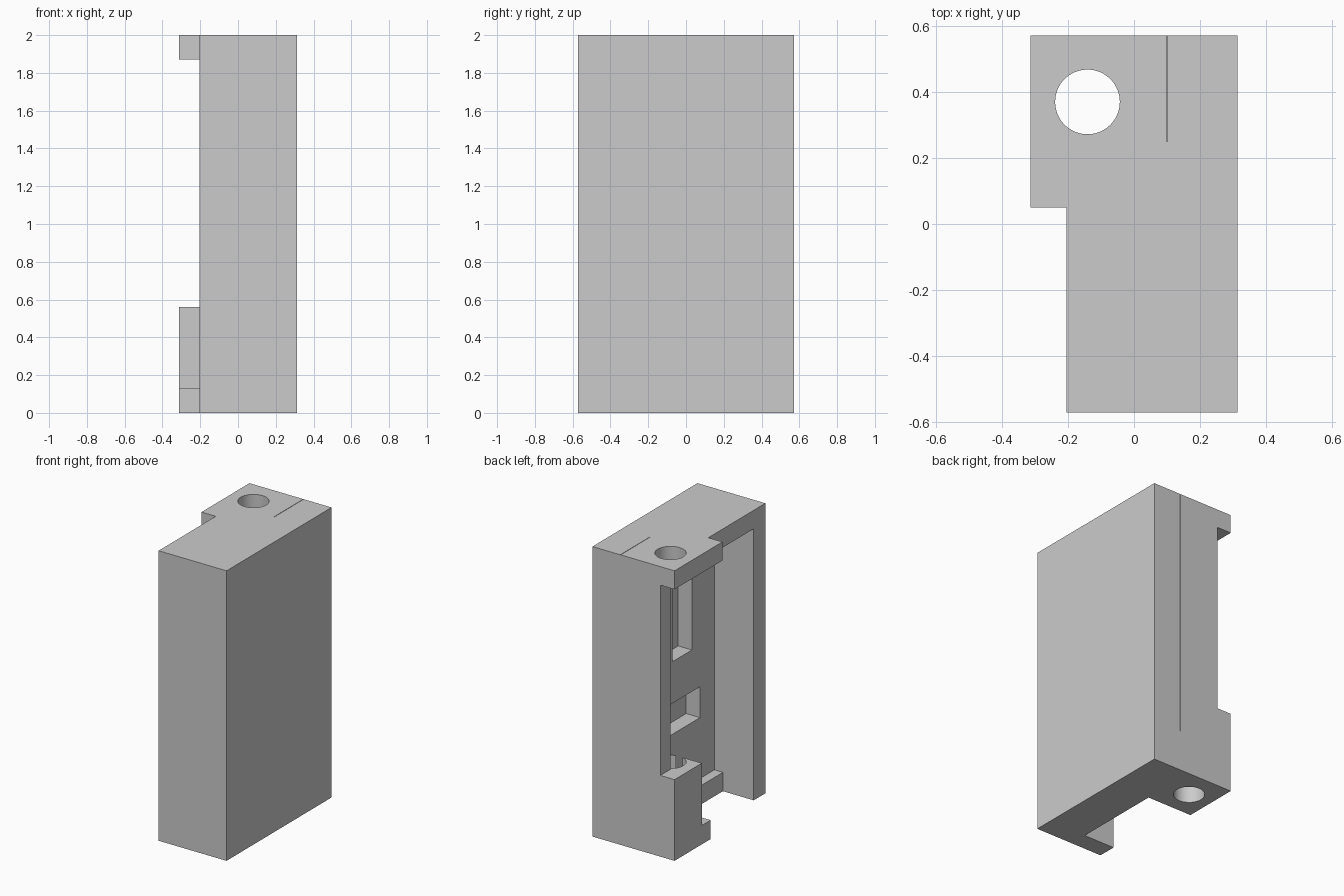
import bpy

cube = bpy.data.objects.get("Cube")
if cube:
    bpy.data.objects.remove(cube, do_unlink=True)

grey = bpy.data.materials.new("plain_grey")
grey.use_nodes = True
colour = (0.6, 0.6, 0.6, 1)
grey.diffuse_color = colour
grey.node_tree.nodes["Principled BSDF"].inputs["Base Color"].default_value = colour


def box(name, xs, ys, zs):
    """Box spanning the given ranges on each axis."""
    centre = [(a + b) / 2 for a, b in (xs, ys, zs)]
    bpy.ops.mesh.primitive_cube_add(size=1, location=centre)
    ob = bpy.context.object
    ob.name = name
    ob.scale = [b - a for a, b in (xs, ys, zs)]
    bpy.ops.object.transform_apply(location=True, rotation=True, scale=True)
    ob.data.materials.append(grey)
    return ob


def cut(target, cutter):
    """Subtract the cutter from the target, then discard it."""
    mod = target.modifiers.new("cut", "BOOLEAN")
    mod.operation = "DIFFERENCE"
    mod.solver = "EXACT"
    mod.object = cutter
    bpy.context.view_layer.objects.active = target
    bpy.ops.object.modifier_apply(modifier=mod.name)
    bpy.data.objects.remove(cutter, do_unlink=True)


OUT = -0.5      # beyond the open side
SHELL = -0.205  # main side surface
BACK = 0.095    # rear wall of the recess
WALL = -0.445   # front wall of the recess

housing = box("housing", (-0.313, 0.313), (-0.572, 0.572), (0, 2))

cutters = [
    ("front_step", (OUT, SHELL), (-1, 0.05), (-1, 3)),
    ("side_step", (OUT, SHELL), (-1, 1), (0.56, 1.872)),
    ("main_recess", (OUT, BACK), (WALL, 0.46), (0.56, 1.872)),
    ("lower_recess", (OUT, BACK), (WALL, 0.275), (0.13, 0.6)),
    ("foot_opening", (OUT, 0.03), (WALL, 0.178), (-1, 0.2)),
    ("upper_window", (0, 0.2), (-0.2, 0.01), (1.05, 1.65)),
    ("lower_window", (0, 0.2), (-0.288, 0.1), (0.55, 0.763)),
    ("back_slit", (0.098, 0.101), (0.25, 1), (0.28, 3)),
]
for spec in cutters:
    cut(housing, box(*spec))

# Vertical through hole
bpy.ops.mesh.primitive_cylinder_add(vertices=64, radius=0.098, depth=4,
                                    location=(-0.141, 0.37, 1))
cut(housing, bpy.context.object)

# Smooth the bore while keeping the box edges crisp
bpy.ops.object.select_all(action="DESELECT")
housing.select_set(True)
bpy.context.view_layer.objects.active = housing
bpy.ops.object.shade_smooth_by_angle(angle=0.5)
